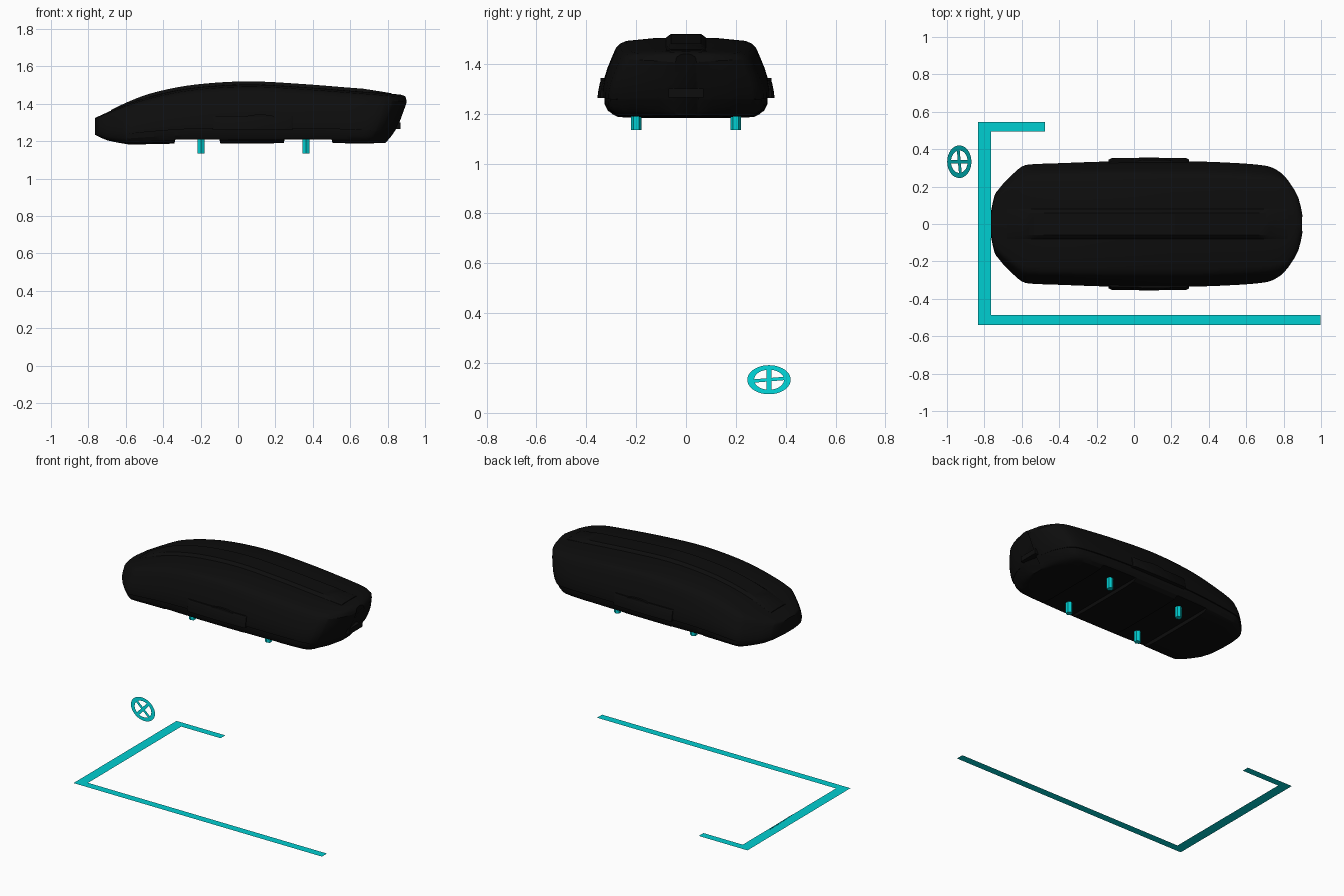
import bpy, bmesh, math

if "Cube" in bpy.data.objects:
    bpy.data.objects.remove(bpy.data.objects["Cube"])


def material(name, rgb):
    m = bpy.data.materials.new(name)
    m.diffuse_color = (*rgb, 1)
    m.use_nodes = True
    m.node_tree.nodes["Principled BSDF"].inputs["Base Color"].default_value = m.diffuse_color
    return m


BLACK = material("satin_black", (0.004, 0.004, 0.004))
CYAN = material("cyan", (0.0, 0.62, 0.64))


def build(name, verts, faces, mat, smooth=False, closed=True):
    bm = bmesh.new()
    vs = [bm.verts.new(v) for v in verts]
    for f in faces:
        bm.faces.new([vs[i] for i in f])
    if closed:
        bmesh.ops.recalc_face_normals(bm, faces=bm.faces)
    me = bpy.data.meshes.new(name)
    bm.to_mesh(me)
    bm.free()
    me.materials.append(mat)
    ob = bpy.data.objects.new(name, me)
    bpy.context.collection.objects.link(ob)
    if smooth:
        bpy.ops.object.select_all(action='DESELECT')
        ob.select_set(True)
        bpy.context.view_layer.objects.active = ob
        bpy.ops.object.shade_smooth_by_angle(angle=math.radians(28))
    return ob


def loft(name, rings, mat, smooth=False):
    """Skin a list of closed rings and cap both ends."""
    n = len(rings[0])
    verts = [p for r in rings for p in r]
    faces = [(k * n + i, k * n + (i + 1) % n, (k + 1) * n + (i + 1) % n, (k + 1) * n + i)
             for k in range(len(rings) - 1) for i in range(n)]
    faces += [tuple(range(n)), tuple(range(len(verts) - n, len(verts)))]
    return build(name, verts, faces, mat, smooth)


def lerp(pts, x):
    if x <= pts[0][0]:
        return pts[0][1]
    for (a, va), (b, vb) in zip(pts, pts[1:]):
        if x <= b:
            return va + (vb - va) * (x - a) / (b - a)
    return pts[-1][1]


def curve(pts, x):
    """Smooth interpolation through the points."""
    if x <= pts[0][0]:
        return pts[0][1]
    if x >= pts[-1][0]:
        return pts[-1][1]
    i = max(k for k in range(len(pts) - 1) if pts[k][0] <= x)

    def slope(k):
        a, b = pts[max(k - 1, 0)], pts[min(k + 1, len(pts) - 1)]
        return (b[1] - a[1]) / (b[0] - a[0])
    (x0, v0), (x1, v1) = pts[i], pts[i + 1]
    h = x1 - x0
    t = (x - x0) / h
    return ((2*t**3 - 3*t*t + 1) * v0 + (t**3 - 2*t*t + t) * h * slope(i)
            + (3*t*t - 2*t**3) * v1 + (t**3 - t*t) * h * slope(i + 1))


# box outline: half width, roof line and keel line along x
WIDTH = [(-0.764, 0.07), (-0.745, 0.155), (-0.70, 0.215), (-0.65, 0.265), (-0.60, 0.307),
         (-0.56, 0.318), (-0.4, 0.325), (-0.13, 0.334), (0.3, 0.335), (0.56, 0.325),
         (0.74, 0.310), (0.79, 0.295), (0.83, 0.265), (0.88, 0.165), (0.903, 0.05)]
ROOF = [(-0.764, 1.325), (-0.58, 1.405), (-0.39, 1.461), (-0.2, 1.492), (0.06, 1.506),
        (0.33, 1.493), (0.6, 1.472), (0.88, 1.449), (0.903, 1.44)]
KEEL = [(-0.764, 1.235), (-0.714, 1.208), (-0.65, 1.194), (-0.58, 1.182), (-0.3, 1.188),
        (0.5, 1.19), (0.78, 1.187), (0.903, 1.192)]
REAR_SLOPE = [(1.19, -0.115), (1.243, -0.07), (1.30, -0.04), (1.41, 0.0), (1.455, -0.012)]
# half section: share of the width, share of the height
SECTION = [(0.0, 0.0), (0.6, 0.0), (0.86, 0.02), (0.93, 0.07), (0.97, 0.15), (0.975, 0.26),
           (1.0, 0.26), (1.0, 0.34), (0.975, 0.49), (0.935, 0.62), (0.885, 0.75),
           (0.84, 0.86), (0.79, 0.92), (0.71, 0.955), (0.38, 0.99), (0.0, 1.0)]
RECESSES = [(-0.335, -0.10), (0.25, 0.50)]


def section_ring(x):
    w, zt, zb = curve(WIDTH, x), curve(ROOF, x), lerp(KEEL, x)
    recessed = any(a <= x <= b for a, b in RECESSES)
    ramp = min(max((x - 0.6) / 0.25, 0), 1)
    half = []
    for u, v in SECTION:
        z = zb + v * (zt - zb)
        if recessed:
            z = max(z, 1.21)
        half.append((x + ramp * lerp(REAR_SLOPE, z), u * w, z))
    return half + [(px, -py, pz) for px, py, pz in half[-2:0:-1]]


# box shell, with bar recesses cut across the underside
stations = {round(-0.74 + 0.04 * i, 3) for i in range(41)}
stations |= {p[0] for p in WIDTH} | {-0.755, 0.85, 0.87, 0.892}
for a, b in RECESSES:
    stations |= {a - 0.006, a, b, b + 0.006}
loft("roof_box_shell", [section_ring(x) for x in sorted(stations)], BLACK, True)


# raised spine along the lid
def spine_ring(x):
    z = curve(ROOF, x)
    s = min(1, (x + 0.70) / 0.2, (0.82 - x) / 0.15)
    h = 0.002 + 0.012 * max(s, 0)
    return [(x, -0.086, z - 0.012), (x, -0.08, z - 0.001), (x, -0.06, z + h),
            (x, 0.06, z + h), (x, 0.08, z - 0.001), (x, 0.086, z - 0.012)]


loft("lid_spine", [spine_ring(-0.68 + 0.05 * i) for i in range(31)], BLACK, True)

# side grip trims and their pull handles
for s, side in ((-1, "front"), (1, "back")):
    def trim_ring(x, out):
        return [(x, s * 0.31, 1.262), (x, s * (out + 0.006), 1.262),
                (x, s * (out + 0.004), 1.285), (x, s * (out - 0.004), 1.325),
                (x, s * (out - 0.010), 1.335), (x, s * 0.31, 1.335)]
    loft(side + "_side_trim", [trim_ring(-0.135, 0.338), trim_ring(-0.12, 0.346),
                               trim_ring(0.08, 0.349), trim_ring(0.28, 0.346),
                               trim_ring(0.295, 0.338)], BLACK, True)
    loft(side + "_pull_handle",
         [[(0.12 + 0.085 * math.cos(a), y, 1.325 + 0.018 * math.sin(a))
           for a in (math.tau * i / 20 for i in range(20))]
          for y in (s * 0.31, s * 0.342)], BLACK, True)

# rear catch
loft("rear_catch", [[(x, -0.07, 1.265), (x, 0.07, 1.265), (x, 0.07, 1.30), (x, -0.07, 1.30)]
                    for x in (0.78, 0.868)], BLACK)

# six-sided mounting feet
for x in (-0.197, 0.364):
    for y in (-0.20, 0.20):
        loft("mounting_foot", [[(x + 0.0215 * math.sin(k * math.pi / 3),
                                 y + 0.0215 * math.cos(k * math.pi / 3), z)
                                for k in range(6)] for z in (1.135, 1.225)], CYAN)

# flat outline on the floor, open at the rear
build("floor_outline",
      [(0.997, -0.54, 0), (0.997, -0.487, 0), (-0.765, -0.487, 0), (-0.765, 0.495, 0),
       (-0.475, 0.495, 0), (-0.475, 0.545, 0), (-0.835, 0.545, 0), (-0.835, -0.54, 0)],
      [(0, 1, 2, 7), (7, 2, 3, 6), (3, 4, 5, 6)], CYAN, closed=False)

# flat tilted steering wheel: rim and two crossing spokes
N = 48
rim = [(r * math.cos(math.tau * i / N), r * math.sin(math.tau * i / N), 0)
       for r in (0.060, 0.087) for i in range(N)]
parts = [build("steering_wheel_rim", rim,
               [(i, N + i, N + (i + 1) % N, (i + 1) % N) for i in range(N)], CYAN, closed=False)]
for name, ang in (("upright_spoke", 0.0), ("cross_spoke", math.radians(97))):
    c, s = math.cos(ang), math.sin(ang)
    quad = [(px * c - py * s, px * s + py * c, 0)
            for px, py in ((-0.061, -0.01), (0.061, -0.01), (0.061, 0.01), (-0.061, 0.01))]
    parts.append(build("steering_wheel_" + name, quad, [(0, 1, 2, 3)], CYAN, closed=False))
for p in parts:
    p.location = (-0.934, 0.333, 0.133)
    p.rotation_euler = (0, math.radians(42), 0)
